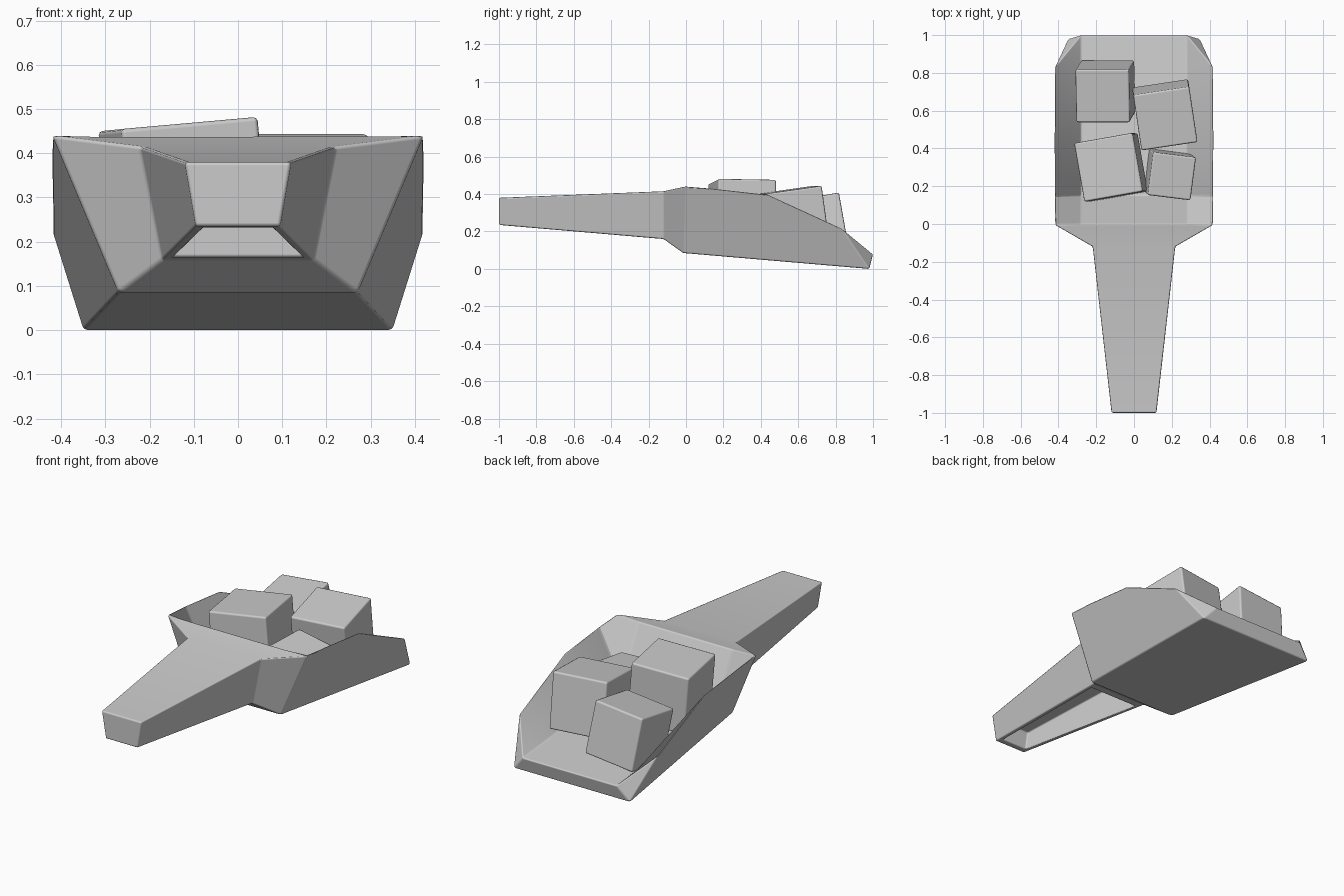
import bpy
import bmesh
from math import radians
from mathutils import Euler

default_cube = bpy.data.objects.get("Cube")
if default_cube:
    bpy.data.objects.remove(default_cube, do_unlink=True)

# One plain grey for everything
grey = bpy.data.materials.new("light grey")
grey.use_nodes = True
colour = (0.6, 0.6, 0.6, 1.0)
grey.diffuse_color = colour
grey.node_tree.nodes["Principled BSDF"].inputs["Base Color"].default_value = colour


def finish(bm, name, bevel_width):
    """Turn a bmesh into a smooth object with softly rounded edges."""
    bmesh.ops.recalc_face_normals(bm, faces=bm.faces[:])
    for face in bm.faces:
        face.smooth = True
    mesh = bpy.data.meshes.new(name)
    bm.to_mesh(mesh)
    bm.free()
    mesh.materials.append(grey)
    obj = bpy.data.objects.new(name, mesh)
    bpy.context.scene.collection.objects.link(obj)
    bevel = obj.modifiers.new("soft edges", "BEVEL")
    bevel.width = bevel_width
    bevel.segments = 2
    bevel.limit_method = "ANGLE"
    bevel.angle_limit = radians(25)
    bevel.harden_normals = True
    return obj


def build_scoop():
    bm = bmesh.new()

    def pair(x, y, z):
        """Mirrored points on both sides of the centre plane."""
        return bm.verts.new((x, y, z)), bm.verts.new((-x, y, z))

    def across(first, second):
        """Face spanning the scoop from side to side."""
        bm.faces.new((first[0], first[1], second[1], second[0]))

    def both_sides(*pairs):
        """The same face on the left and on the right."""
        for side in range(2):
            bm.faces.new([p[side] for p in pairs])

    # Handle: tip, neck, shoulder
    tip_top, tip_low = pair(0.12, -1, 0.38), pair(0.095, -1, 0.235)
    neck_top, neck_low = pair(0.22, -0.12, 0.415), pair(0.17, -0.12, 0.16)
    rear_top, rear_low = pair(0.42, -0.005, 0.44), pair(0.27, -0.015, 0.085)

    # Bowl: sloping rim, raised floor and front lip
    rim = [rear_top] + [pair(0.42, y, z) for y, z in
                        ((0.15, 0.432), (0.44, 0.4), (0.83, 0.22))]
    floor = [pair(0.28, y, z) for y, z in
             ((0, 0.438), (0.15, 0.155), (0.44, 0.13), (0.83, 0.095), (1, 0.08))]
    lip_low = pair(0.35, 0.98, 0)

    # Outer skin
    across(tip_top, tip_low)
    across(tip_top, neck_top)
    bm.faces.new((neck_top[0], neck_top[1], rear_top[1],
                  floor[0][1], floor[0][0], rear_top[0]))
    both_sides(tip_top, neck_top, neck_low, tip_low)
    both_sides(neck_top, rear_top, rear_low, neck_low)
    both_sides(*rim, lip_low, rear_low)
    across(neck_low, rear_low)
    across(rear_low, lip_low)

    # Inside of the bowl
    for near, far in zip(floor, floor[1:]):
        across(near, far)
    for k in range(len(rim) - 1):
        both_sides(rim[k], rim[k + 1], floor[k + 1], floor[k])
    both_sides(rim[-1], floor[-1], floor[-2])
    both_sides(rim[-1], lip_low, floor[-1])
    across(floor[-1], lip_low)

    # Hollow underside of the handle
    mouth_front, mouth_back = pair(0.075, -0.96, 0.232), pair(0.145, -0.17, 0.164)
    roof_front, roof_back = pair(0.09, -0.96, 0.335), pair(0.165, -0.17, 0.37)
    across(tip_low, mouth_front)
    across(neck_low, mouth_back)
    both_sides(tip_low, neck_low, mouth_back, mouth_front)
    across(mouth_front, roof_front)
    across(mouth_back, roof_back)
    across(roof_front, roof_back)
    both_sides(mouth_front, mouth_back, roof_back, roof_front)
    return finish(bm, "scoop", 0.008)


def build_ice_cube(name, size, location, tilt):
    bm = bmesh.new()
    bmesh.ops.create_cube(bm, size=size)
    cube = finish(bm, name, 0.01)
    cube.location = location
    cube.rotation_euler = Euler([radians(a) for a in tilt])


build_scoop()

# Ice cubes: size, centre, tilt in degrees
build_ice_cube("ice_cube_front", 0.285, (-0.152, 0.702, 0.23), (10, -6, 0))
build_ice_cube("ice_cube_middle", 0.3, (0.163, 0.578, 0.275), (8, 0, 8.5))
build_ice_cube("ice_cube_back", 0.315, (-0.122, 0.3, 0.309), (-1, -5, 10))
build_ice_cube("ice_cube_small", 0.23, (0.19, 0.262, 0.225), (4, 6, -7))
